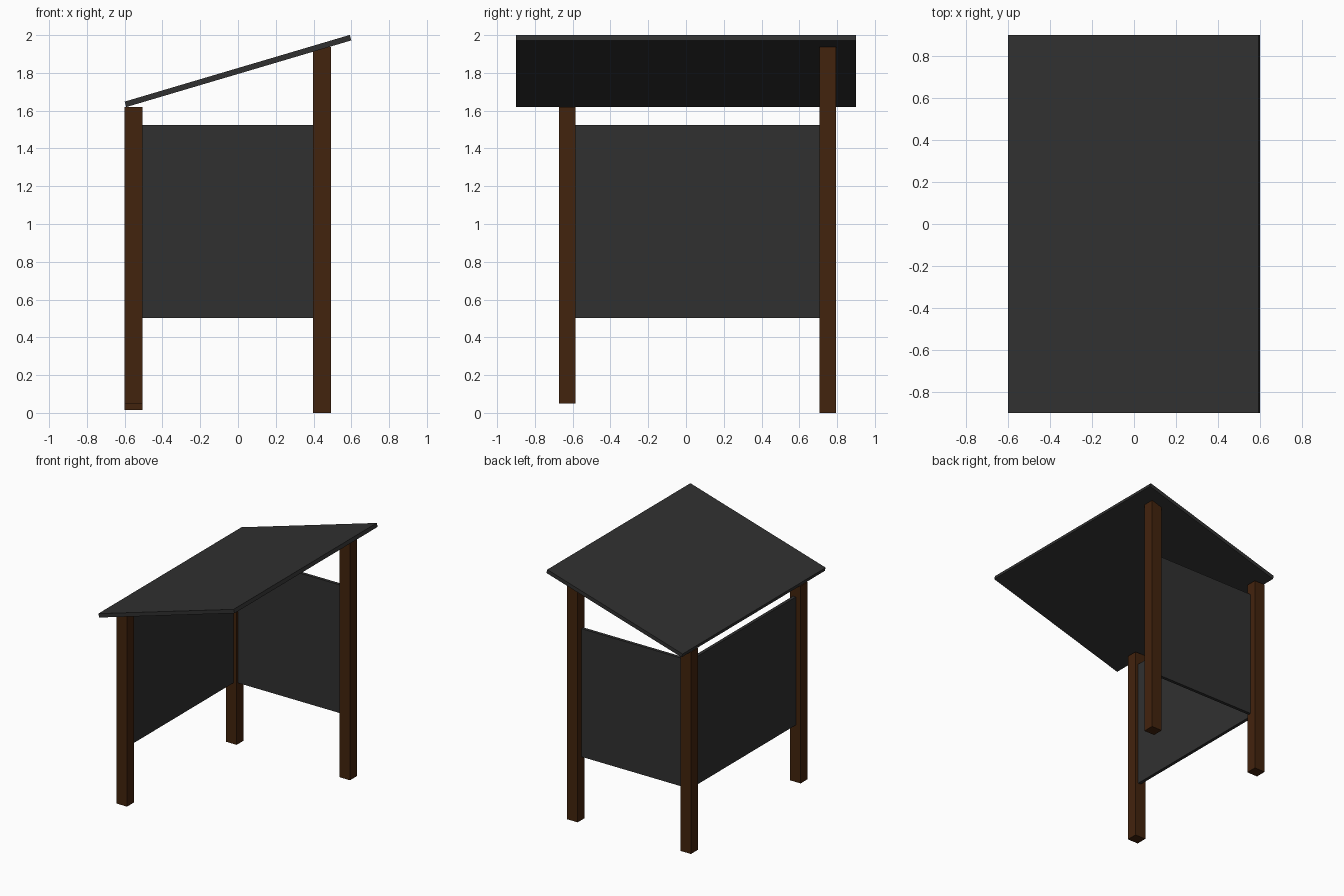
import bpy, math

if "Cube" in bpy.data.objects:
    bpy.data.objects.remove(bpy.data.objects["Cube"])

def material(name, rgb):
    m = bpy.data.materials.new(name)
    m.diffuse_color = (*rgb, 1)
    m.use_nodes = True
    m.node_tree.nodes["Principled BSDF"].inputs["Base Color"].default_value = m.diffuse_color
    return m

wood = material("dark_brown_wood", (0.055, 0.017, 0.004))
grey = material("charcoal_grey", (0.03, 0.03, 0.03))

def box(name, lo, hi, mat, tilt=0):
    """Box between two corners, optionally tilted about its own y axis."""
    centre = [(a + b) / 2 for a, b in zip(lo, hi)]
    bpy.ops.mesh.primitive_cube_add(size=1, location=centre)
    o = bpy.context.object
    o.name = name
    o.scale = [b - a for a, b in zip(lo, hi)]
    o.rotation_euler.y = tilt
    bpy.ops.object.transform_apply(location=False, rotation=False, scale=True)
    o.data.materials.append(mat)
    return o

# Three posts, with slightly uneven feet
posts = [("front_left_post", -0.553, -0.629, 0.05, 1.62),
         ("back_left_post", -0.553, 0.75, 0.015, 1.62),
         ("back_right_post", 0.445, 0.75, 0.0, 1.938)]
for name, x, y, z0, z1 in posts:
    box(name, (x - 0.047, y - 0.044, z0), (x + 0.047, y + 0.044, z1), wood)

# Wall panels fitted between the posts
box("left_panel", (-0.557, -0.60, 0.503), (-0.532, 0.72, 1.523), grey)
box("back_panel", (-0.52, 0.72, 0.503), (0.41, 0.745, 1.523), grey)

# Sloping roof slab, low on the left
L, T = 1.243, 0.03
box("roof", (-L / 2, -0.9, 1.81 - T / 2), (L / 2, 0.9, 1.81 + T / 2), grey,
    tilt=-math.radians(16.5))
